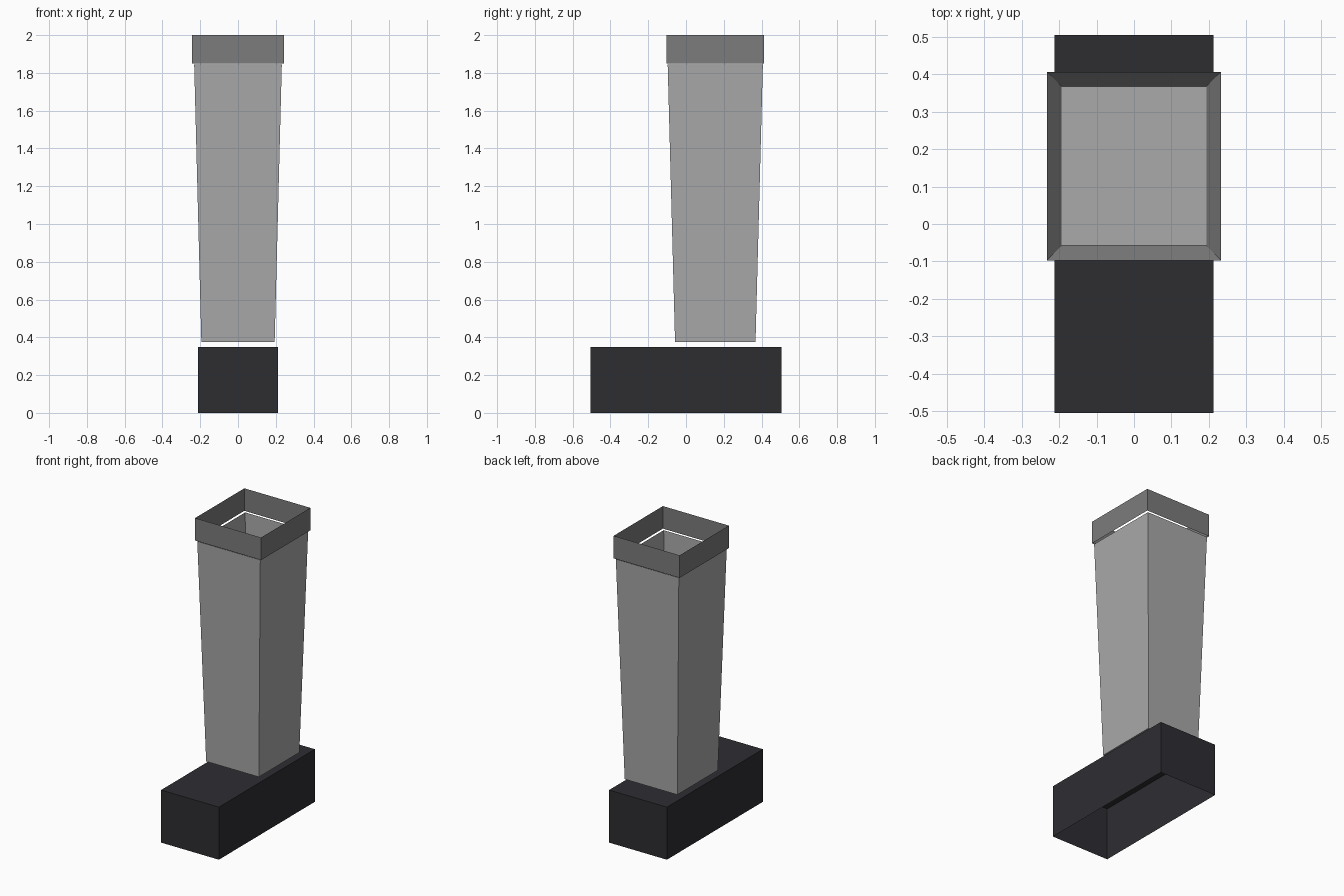
import bpy, bmesh

if "Cube" in bpy.data.objects:
    bpy.data.objects.remove(bpy.data.objects["Cube"])


def material(name, colour):
    mat = bpy.data.materials.new(name)
    mat.diffuse_color = (*colour, 1)
    mat.use_nodes = True
    mat.node_tree.nodes["Principled BSDF"].inputs["Base Color"].default_value = mat.diffuse_color
    return mat


def square_shell(name, z0, half0, z1, half1, cy, mat, bottom=False, top=False):
    """Thin rectangular sleeve between two heights, with optional end caps."""
    bm = bmesh.new()
    rings = []
    for z, (hx, hy) in ((z0, half0), (z1, half1)):
        rings.append([bm.verts.new((sx * hx, cy + sy * hy, z))
                      for sx, sy in ((-1, -1), (1, -1), (1, 1), (-1, 1))])
    low, high = rings
    for i in range(4):
        j = (i + 1) % 4
        bm.faces.new((low[i], low[j], high[j], high[i]))
    if bottom:
        bm.faces.new(low[::-1])
    if top:
        bm.faces.new(high)
    mesh = bpy.data.meshes.new(name)
    bm.to_mesh(mesh)
    bm.free()
    mesh.materials.append(mat)
    obj = bpy.data.objects.new(name, mesh)
    bpy.context.collection.objects.link(obj)
    return obj


dark = material("dark_sole", (0.027, 0.026, 0.031))
grey = material("leg_grey", (0.40, 0.40, 0.40))
mid = material("cuff_grey", (0.20, 0.20, 0.20))

# Shoe: box open underneath
square_shell("shoe", 0, (0.213, 0.505), 0.35, (0.213, 0.505), 0, dark, top=True)

# Leg: tapered, closed at the bottom and open at the top
square_shell("leg", 0.375, (0.194, 0.213), 1.845, (0.232, 0.252), 0.155, grey, bottom=True)

# Cuff: thin open band floating around the top of the leg
square_shell("cuff", 1.85, (0.243, 0.259), 2.0, (0.243, 0.259), 0.155, mid)
